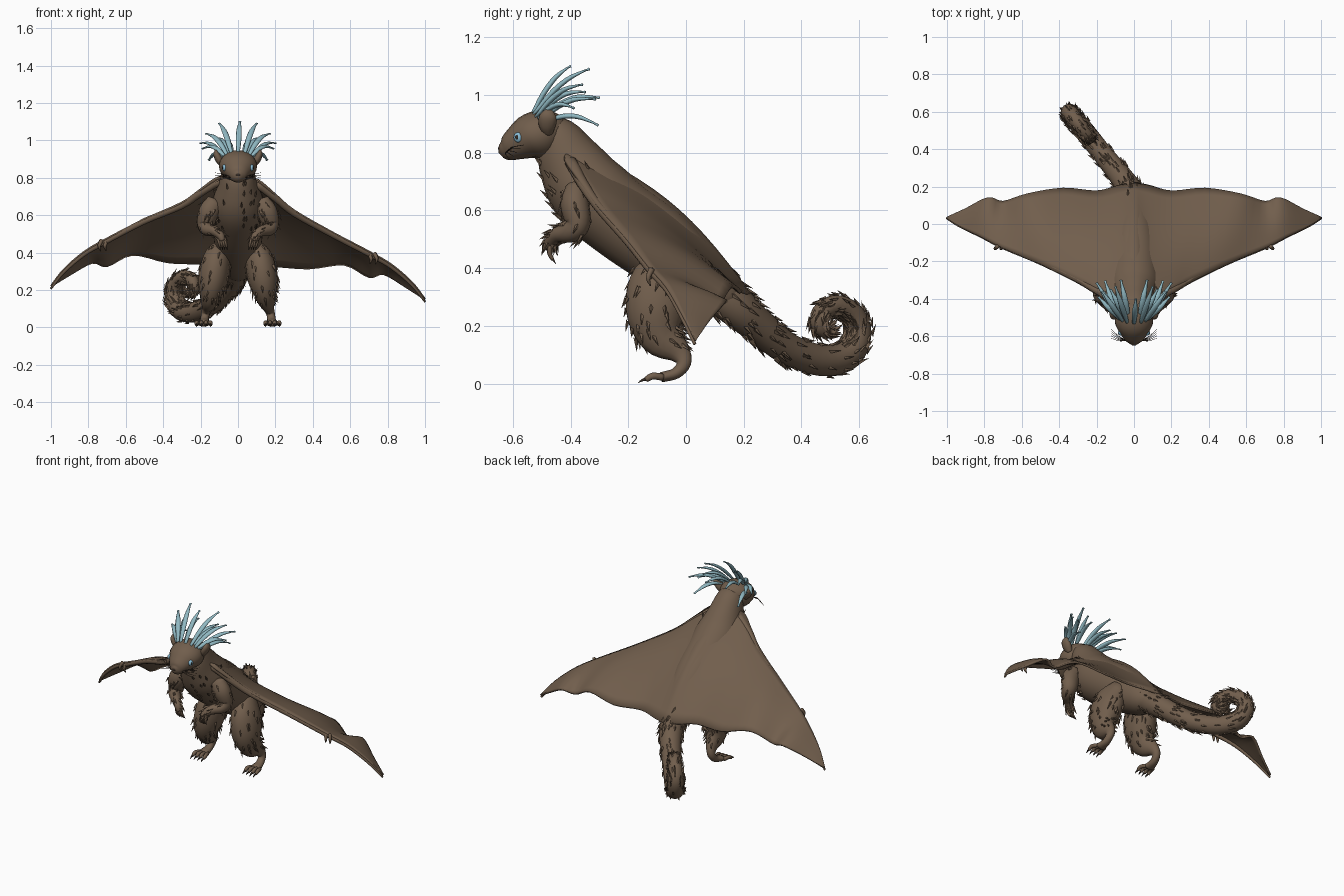
import bpy, bmesh, math, random
from mathutils import Vector

random.seed(4)
cube = bpy.data.objects.get("Cube")
if cube:
    bpy.data.objects.remove(cube, do_unlink=True)


def material(name, color):
    m = bpy.data.materials.new(name)
    m.use_nodes = True
    m.diffuse_color = (*color, 1)
    bsdf = m.node_tree.nodes["Principled BSDF"]
    bsdf.inputs["Base Color"].default_value = (*color, 1)
    bsdf.inputs["Roughness"].default_value = 0.8
    return m


BROWN = material("brown fur", (0.165, 0.112, 0.073))
DARK = material("dark claw", (0.035, 0.024, 0.017))
BLUE = material("pale blue quill", (0.28, 0.48, 0.54))
EYE = material("eye blue", (0.25, 0.5, 0.66))


def finish(name, bm, mat):
    mesh = bpy.data.meshes.new(name)
    bm.to_mesh(mesh)
    bm.free()
    mesh.materials.append(mat)
    obj = bpy.data.objects.new(name, mesh)
    bpy.context.collection.objects.link(obj)
    return obj


def spline(points, steps):
    """Smooth curve through tuples of any length."""
    pts = [Vector(p) for p in points]
    pts = [pts[0] * 2 - pts[1]] + pts + [pts[-1] * 2 - pts[-2]]
    out = []
    for a, b, c, d in zip(pts, pts[1:], pts[2:], pts[3:]):
        for i in range(steps):
            t = i / steps
            out.append(b + (c - a) * t / 2 + (a - b * 2.5 + c * 2 - d / 2) * t * t
                       + (b * 1.5 - a / 2 - c * 1.5 + d / 2) * t ** 3)
    return out + [pts[-2]]


def loft(name, stations, mat=BROWN, sides=14, steps=4, axis=(1, 0, 0), fur=0, keep=None):
    """Skin of ellipses; a station is x, y, z, width radius, depth radius."""
    path = spline(stations, steps)
    bm = bmesh.new()
    rings, frames = [], []
    for i, s in enumerate(path):
        p = s.xyz if len(s) < 4 else Vector(s[:3])
        t = Vector(path[min(i + 1, len(path) - 1)][:3]) - Vector(path[max(i - 1, 0)][:3])
        t.normalize()
        w = (Vector(axis) - t * t.dot(Vector(axis))).normalized()
        n = t.cross(w)
        ring = []
        for k in range(sides):
            a = math.tau * k / sides
            ring.append(bm.verts.new(p + w * math.cos(a) * s[3] + n * math.sin(a) * s[4]))
        rings.append(ring)
        frames.append((p, t, w, n, s[3], s[4]))
    for r, q in zip(rings, rings[1:]):
        for k in range(sides):
            bm.faces.new((r[k], r[(k + 1) % sides], q[(k + 1) % sides], q[k]))
    # rounded ends
    for ring, f, sign in ((rings[0], frames[0], -1), (rings[-1], frames[-1], 1)):
        tip = bm.verts.new(f[0] + f[1] * sign * min(f[4], f[5]) * 0.5)
        for k in range(sides):
            bm.faces.new((ring[k], ring[(k + 1) % sides], tip))
    bmesh.ops.recalc_face_normals(bm, faces=bm.faces)
    for f in bm.faces:
        f.smooth = True
    # pointed tufts lying along the skin
    for _ in range(fur):
        p, t, w, n, rw, rn = random.choice(frames[1:-1])
        a = random.uniform(0, math.tau)
        out = (w * math.cos(a) + n * math.sin(a)).normalized()
        spot = p + w * math.cos(a) * rw + n * math.sin(a) * rn
        if keep and not keep(spot):
            continue
        side = t.cross(out)
        size = random.uniform(0.7, 1.2)
        base = [bm.verts.new(spot + v) for v in (side * 0.007, out * 0.005 - t * 0.01,
                                                 side * -0.007, out * -0.008)]
        tip = bm.verts.new(spot + t * 0.036 * size + out * 0.011 * size)
        for k in range(4):
            bm.faces.new((base[k], base[(k + 1) % 4], tip))
    return finish(name, bm, mat)


def mirrored(side, stations):
    return [(side * s[0], *s[1:]) for s in stations]


def ball(name, center, scale, mat):
    bm = bmesh.new()
    bmesh.ops.create_uvsphere(bm, u_segments=16, v_segments=10, radius=1)
    for v in bm.verts:
        v.co = Vector(c + s * q for c, s, q in zip(center, scale, v.co))
    for f in bm.faces:
        f.smooth = True
    return finish(name, bm, mat)


# body, neck, head
loft("body", [(0, .17, .29, .05, .05), (0, .07, .345, .10, .10), (0, -.09, .475, .13, .135),
              (0, -.23, .575, .14, .14), (0, -.335, .665, .14, .14), (0, -.40, .765, .105, .115),
              (0, -.44, .84, .085, .085), (0, -.48, .875, .07, .06)],
     sides=20, fur=150, keep=lambda p: p.y < -.33 and p.z < .78)
loft("head", [(0, -.43, .865, .06, .06), (0, -.48, .866, .096, .082), (0, -.535, .857, .1, .08),
              (0, -.585, .832, .072, .06), (0, -.62, .812, .047, .042), (0, -.64, .805, .022, .024)],
     sides=20)
ball("nose", (0, -.643, .815), (.014, .008, .01), DARK)

# curled tail, swinging towards the right
tail = [(.08, .35, .085), (.17, .27, .072), (.25, .2, .062), (.35, .122, .056), (.47, .08, .055),
        (.56, .1, .053), (.597, .175, .047), (.575, .24, .043), (.52, .27, .038),
        (.467, .245, .033), (.462, .2, .028), (.49, .178, .022), (.515, .195, .014)]
loft("tail", [(-.02 - max(0, y - .19) * .8, y, z, r, r) for y, z, r in tail], fur=380)

# cape-like wings: front edge and rear edge stations from the spine out
edges = [((0, -.32, .79), (0, .22, .31)), ((.1, -.42, .79), (.08, .205, .315)),
         ((.2, -.375, .71), (.2, .175, .325)), ((.3, -.315, .625), (.38, .19, .315)),
         ((.5, -.215, .51), (.57, .16, .335)), ((.7, -.13, .405), (.7, .12, .27)),
         ((.82, -.07, .335), (.78, .14, .285)), ((.93, -.015, .24), (.9, .08, .215)),
         ((1, .03, .15), (1, .035, .15))]
half = spline([(*a, *b) for a, b in edges], 4)


def wing_point(side, row, v):
    front, rear = Vector(row[:3]), Vector(row[3:])
    p = front.lerp(rear, v)
    arch = math.sin(math.pi * v) * .055 * (1 - p.x)
    lift = .07 * min(1, p.x * 2) * (1 - .6 * v * (1 - p.x)) if side < 0 else 0
    return Vector((side * p.x, p.y + arch * .4, p.z + arch * .9 + lift))


ROWS = 12
bm = bmesh.new()
columns = [(-1, r) for r in reversed(half[1:])] + [(1, r) for r in half]
grid = [[bm.verts.new(wing_point(s, r, j / ROWS)) for j in range(ROWS + 1)] for s, r in columns]
for a, b in zip(grid, grid[1:]):
    for j in range(ROWS):
        bm.faces.new((a[j], b[j], b[j + 1], a[j + 1])).smooth = True
wings = finish("wing_membrane", bm, BROWN)
solid = wings.modifiers.new("thickness", "SOLIDIFY")
solid.thickness = .012
solid.offset = 0

# quills: root and tip of each, for the left half
quills = [((.035, -.53, .93), (.10, -.335, 1.09)), ((.06, -.52, .925), (.17, -.36, 1.035)),
          ((.03, -.49, .93), (.07, -.30, .99)), ((.08, -.50, .915), (.20, -.315, .985)),
          ((.09, -.49, .905), (.155, -.305, .895)), ((.075, -.51, .92), (.19, -.39, .955)),
          ((.045, -.51, .93), (.125, -.35, 1.01))]


def quill(name, root, tip):
    stations = []
    for t, w in ((0, .009), (.3, .015), (.6, .014), (.88, .007), (.95, .006), (1, .008)):
        p = Vector(root).lerp(Vector(tip), t) + Vector((0, 0, .028 * math.sin(math.pi * t)))
        stations.append((*p, w, w * .6))
    loft(name, stations, BLUE, sides=8, steps=3)


quill("quill_center", (0, -.535, .93), (.01, -.40, 1.1))

for side, label in ((1, "left"), (-1, "right")):
    # wing arm along the front edge, with thumb claws
    loft("wing_arm_" + label,
         [(*(wing_point(side, r, .03) - Vector((0, 0, .012))), .024 - .018 * i / 32,
           .024 - .018 * i / 32) for i, r in enumerate(half) if i >= 4 and i % 4 == 0],
         sides=10, axis=(0, 1, 0))
    wrist = wing_point(side, half[20], .04)
    for k in (0, 1):
        x, y, z = wrist + Vector((side * .03 * k, 0, -.005))
        loft("wing_claw_" + label, [(x, y, z, .012, .012), (x + side * .012, y - .012, z - .03, .009, .009),
                                    (x + side * .005, y - .004, z - .058, .002, .002)], sides=6)

    # hind leg, toes and claws
    loft("hind_leg_" + label, mirrored(side, [
        (.08, -.02, .43, .05, .06), (.115, -.08, .35, .078, .112), (.135, -.105, .25, .08, .105),
        (.15, -.085, .165, .055, .078), (.163, -.025, .11, .031, .042), (.175, -.008, .07, .023, .026),
        (.18, -.035, .036, .024, .02), (.183, -.085, .022, .034, .018)]),
        fur=150, keep=lambda p: p.z > .12)
    for k in range(4):
        x = .157 + .018 * k
        spread = x + (k - 1.5) * .007
        loft("toe_" + label, mirrored(side, [(x, -.08, .022, .01, .012), (spread, -.115, .026, .011, .012),
                                             (spread, -.138, .014, .009, .01)]), sides=8)
        loft("toe_claw_" + label, mirrored(side, [(spread, -.138, .015, .006, .007),
                                                  (spread, -.152, .012, .005, .005),
                                                  (spread, -.165, .003, .001, .001)]), DARK, sides=6, steps=2)

    # fore limb, fingers and claws
    loft("fore_limb_" + label, mirrored(side, [
        (.12, -.38, .67, .04, .05), (.155, -.385, .62, .05, .055), (.172, -.375, .555, .044, .048),
        (.165, -.40, .525, .038, .036), (.125, -.445, .515, .028, .028), (.095, -.468, .492, .023, .022),
        (.085, -.468, .468, .024, .017)]), fur=50, axis=(0, 1, 0))
    for k in range(4):
        x = .068 + .012 * k
        loft("finger_" + label, mirrored(side, [(x + .003, -.47, .475, .007, .009), (x - .003, -.472, .45, .007, .008),
                                                (x - .008, -.462, .43, .006, .006)]), sides=8)
        loft("finger_claw_" + label, mirrored(side, [(x - .008, -.462, .431, .004, .005),
                                                     (x - .01, -.45, .414, .001, .001)]), DARK, sides=6, steps=2)

    # ear, eye, whiskers, crest
    loft("ear_" + label, mirrored(side, [(.082, -.478, .868, .016, .018), (.1, -.48, .895, .02, .03),
                                         (.115, -.478, .925, .017, .03), (.118, -.474, .947, .007, .014)]), sides=12)
    ball("eye_" + label, (side * .072, -.58, .853), (.013, .017, .018), EYE)
    ball("pupil_" + label, (side * .082, -.586, .853), (.004, .006, .008), DARK)
    for k in range(5):
        loft("whisker_" + label, mirrored(side, [
            (.036, -.622, .803, .002, .002), (.08, -.625 + .006 * k, .795 + .006 * k, .0015, .0015),
            (.122, -.61 + .012 * k, .775 + .013 * k, .0008, .0008)]), DARK, sides=4, axis=(0, 0, 1))
    for root, tip in quills:
        quill("quill_" + label, (side * root[0], *root[1:]), (side * tip[0], *tip[1:]))
